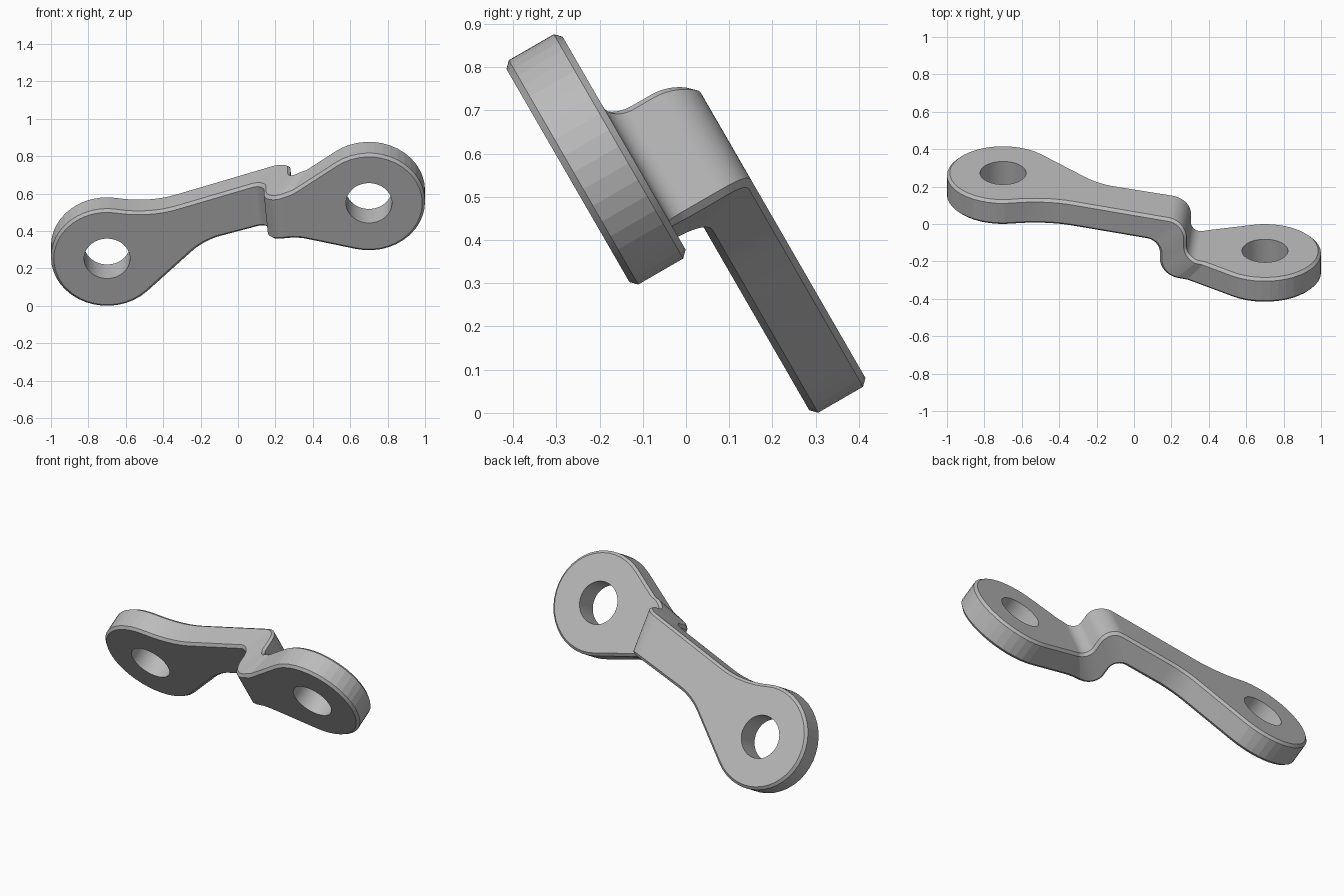
import bpy, bmesh
from math import sin, cos, radians, pi
from mathutils import Matrix, Vector

if "Cube" in bpy.data.objects:
    bpy.data.objects.remove(bpy.data.objects["Cube"])

# Eye centres (x, height in the tilted frame) and radii
LOW, HIGH = Vector((-0.7, 0.147)), Vector((0.7, 0.612))
R, HOLE, CHAMFER = 0.3, 0.123, 0.015
# Thickness range of each plate, and the x of both walls of the crank
LOW_FRONT, LOW_BACK = 0.25, 0.40
HIGH_FRONT, HIGH_BACK = 0.038, 0.188
WALL_FRONT, WALL_BACK = 0.146, 0.294


def arc(c, r, a0, a1, n):
    angles = [radians(a0 + (a1 - a0) * i / n) for i in range(n + 1)]
    return [Vector((c[0] + r * cos(a), c[1] + r * sin(a))) for a in angles]


def bend(a, b, c, n=8):
    a, b, c = Vector(a), Vector(b), Vector(c)
    ts = [i / n for i in range(n + 1)]
    return [a * (1 - t) ** 2 + b * 2 * t * (1 - t) + c * t * t for t in ts]


def height(poly, x):
    for p, q in zip(poly, poly[1:]):
        if x <= q.x:
            return p.y + (q.y - p.y) * (x - p.x) / (q.x - p.x)
    return poly[-1].y


def crank(wall, n_low, n_high, r_low, r_high, side):
    """S-shaped profile from the low plate, along the wall, to the high plate."""
    first = arc((wall - r_low, n_low - r_low), r_low, 90, 0, 14)
    second = arc((wall + r_high, n_high + r_high), r_high, 180, 270, 14)
    return first + second


front_step = crank(WALL_FRONT, LOW_FRONT, HIGH_FRONT, 0.07, 0.10, -1)
back_step = crank(WALL_BACK, LOW_BACK, HIGH_BACK, 0.10, 0.06, 1)


def rail(low_arc, low_bend, mid_bend, high_arc):
    """One edge of the link from tip to tip, as pairs of front and back points."""
    poly = low_arc + low_bend + mid_bend + high_arc
    pairs = [((p.x, LOW_FRONT, p.y), (p.x, LOW_BACK, p.y)) for p in low_arc + low_bend]
    start = len(pairs)
    for f, b in zip(front_step, back_step):
        pair = []
        for p in (f, b):
            w = height(poly, p.x)
            pair.append((p.x - 0.09 * (w - 0.52), p.y, w))
        pairs.append(tuple(pair))
    end = len(pairs) - 1
    target = high_arc[0].x
    xf, xb = front_step[-1].x, back_step[-1].x
    for i in range(1, 8):
        t = i / 8
        x0, x1 = xf + (target - xf) * t, xb + (target - xb) * t
        pairs.append(((x0, HIGH_FRONT, height(poly, x0)), (x1, HIGH_BACK, height(poly, x1))))
    pairs += [((p.x, HIGH_FRONT, p.y), (p.x, HIGH_BACK, p.y)) for p in high_arc]
    return pairs, start, end


upper, us, ue = rail(arc(LOW, R, 180, 80, 12),
                     bend((-0.648, 0.442), (-0.477, 0.415), (-0.33, 0.464))[1:],
                     bend((0.23, 0.651), (0.266, 0.663), (0.30, 0.688)),
                     arc(HIGH, R, 127, 0, 15))
lower, ls, le = rail(arc(LOW, R, -180, -44, 16),
                     bend((-0.25, 0.181), (-0.185, 0.248), (-0.1, 0.277)),
                     bend((0.2, 0.377), (0.28, 0.403), (0.36, 0.385)),
                     arc(HIGH, R, 256, 360, 12))

# Link body: flat plates, crank strips and side walls
bm = bmesh.new()
up = [[bm.verts.new(p) for p in pair] for pair in upper]
lo = [[bm.verts.new(p) for p in pair] for pair in lower[1:-1]]
lo = [up[0]] + lo + [up[-1]]
rim = []
for k in (0, 1):
    u, l = [p[k] for p in up], [p[k] for p in lo]
    bm.faces.new(u[:us + 1] + l[1:ls + 1][::-1])
    bm.faces.new(u[ue:] + l[le:-1][::-1])
    for i in range(ue - us):
        bm.faces.new((u[us + i], u[us + i + 1], l[ls + i + 1], l[ls + i]))
for chain in (up, lo):
    for a, b in zip(chain, chain[1:]):
        bm.faces.new((a[0], b[0], b[1], a[1]))
        rim += [bm.edges.get((a[k], b[k])) for k in (0, 1)]
bmesh.ops.recalc_face_normals(bm, faces=bm.faces)

# Chamfer all round both rims
bmesh.ops.bevel(bm, geom=rim, offset=CHAMFER, segments=1, profile=0.5,
                affect='EDGES', clamp_overlap=False)
bmesh.ops.recalc_face_normals(bm, faces=bm.faces)
mesh = bpy.data.meshes.new("cranked_link")
bm.to_mesh(mesh)
bm.free()
link = bpy.data.objects.new("cranked_link", mesh)
bpy.context.collection.objects.link(link)

grey = bpy.data.materials.new("plain_grey")
grey.use_nodes = True
colour = (0.5, 0.5, 0.5, 1)
grey.diffuse_color = colour
grey.node_tree.nodes["Principled BSDF"].inputs["Base Color"].default_value = colour
mesh.materials.append(grey)

# Pin holes through both eyes
for centre in (LOW, HIGH):
    bpy.ops.mesh.primitive_cylinder_add(vertices=64, radius=HOLE, depth=2,
                                        location=(centre.x, 0, centre.y),
                                        rotation=(pi / 2, 0, 0))
    cutter = bpy.context.object
    cutter.name = "hole_cutter"
    cutter.hide_render = True
    cutter.data.materials.append(grey)
    cut = link.modifiers.new("pin_hole", 'BOOLEAN')
    cut.operation, cut.solver, cut.object = 'DIFFERENCE', 'EXACT', cutter
    bpy.ops.object.select_all(action='DESELECT')
    link.select_set(True)
    bpy.context.view_layer.objects.active = link
    bpy.ops.object.modifier_apply(modifier=cut.name)
    bpy.data.objects.remove(cutter)

# Lean the whole link back
link.data.transform(Matrix.Rotation(radians(30), 4, 'X'))
bpy.ops.object.shade_smooth_by_angle(angle=radians(8))
